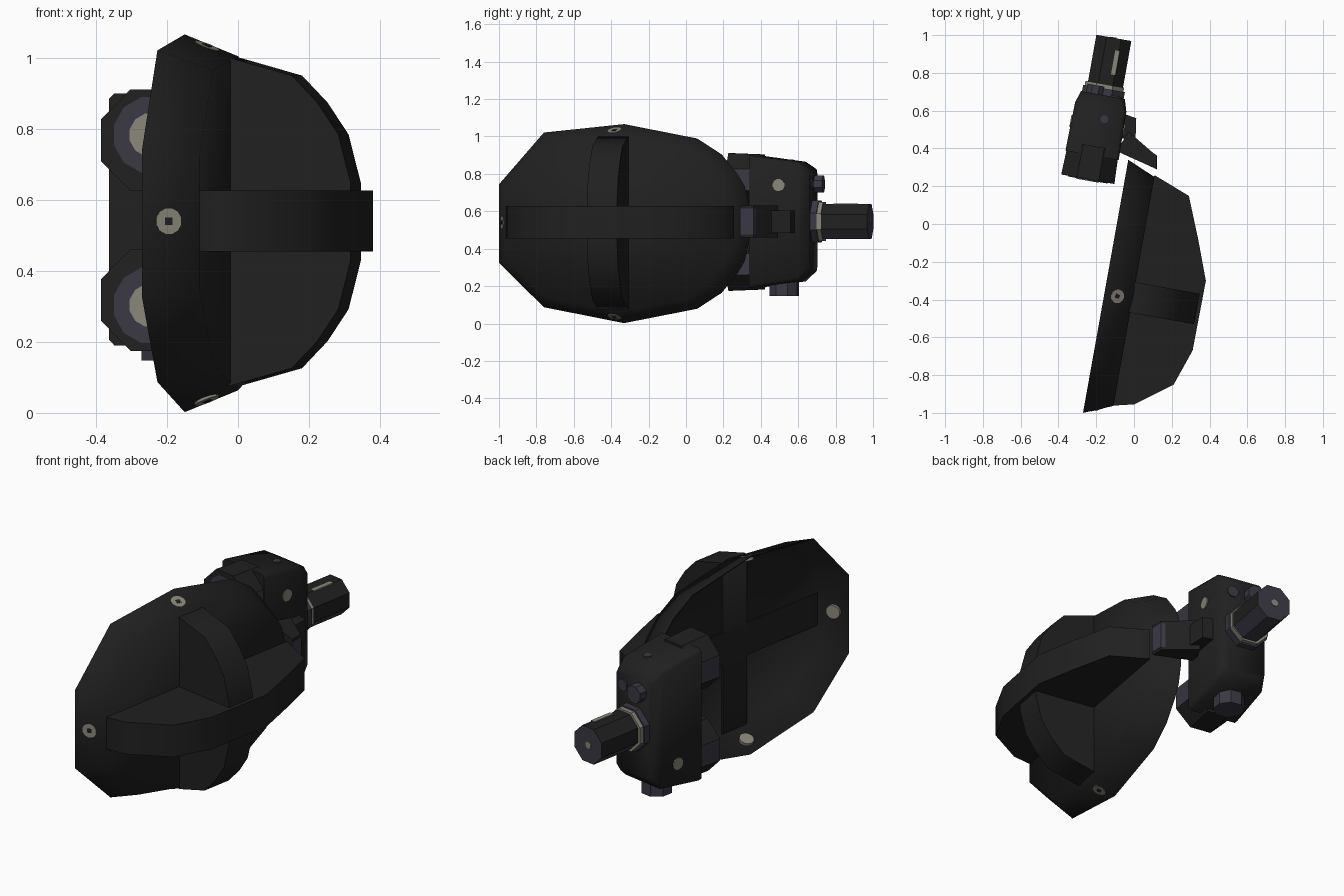
import bpy, bmesh, math
from mathutils import Matrix, Vector

if "Cube" in bpy.data.objects:
    bpy.data.objects.remove(bpy.data.objects["Cube"])

# Everything is built in a local frame: u = outwards from shield, v = along it, z = up
FRAME = Matrix.Translation((-0.27, -1.0, 0)) @ Matrix.Rotation(math.radians(-10.15), 4, 'Z')
ZC = 0.534


def mat(name, col):
    m = bpy.data.materials.new(name)
    m.diffuse_color = (*col, 1)
    m.use_nodes = True
    m.node_tree.nodes["Principled BSDF"].inputs["Base Color"].default_value = m.diffuse_color
    return m


BLACK = mat("soft black", (0.0145, 0.0145, 0.0145))
PURPLE = mat("dark purple grey", (0.042, 0.040, 0.058))
TAN = mat("worn tan metal", (0.25, 0.24, 0.19))


def finish(name, bm, mats, frame=FRAME, rule=None):
    bmesh.ops.recalc_face_normals(bm, faces=bm.faces)
    if rule:
        for f in bm.faces:
            f.material_index = rule(f)
    me = bpy.data.meshes.new(name)
    bm.to_mesh(me)
    bm.free()
    for m in mats:
        me.materials.append(m)
    ob = bpy.data.objects.new(name, me)
    bpy.context.collection.objects.link(ob)
    ob.matrix_world = frame
    return ob


def loft(name, loops, mats, frame=FRAME, rule=None):
    """Skin a list of equal-length point loops and cap both ends."""
    bm = bmesh.new()
    rings = [[bm.verts.new(p) for p in lp] for lp in loops]
    n = len(rings[0])
    for a, b in zip(rings, rings[1:]):
        for i in range(n):
            j = (i + 1) % n
            bm.faces.new((a[i], a[j], b[j], b[i]))
    bm.faces.new(rings[0])
    bm.faces.new(rings[-1])
    return finish(name, bm, mats, frame, rule)


def cyl(name, axis, centre, r, depth, m, sides=8, r2=None, rule=None):
    """Flat-sided cylinder from centre, running depth along the axis."""
    k = 1 / math.cos(math.pi / sides)
    d = Vector(axis)
    rot = d.to_track_quat('Z', 'Y').to_matrix().to_4x4()
    bm = bmesh.new()
    M = (Matrix.Translation(Vector(centre) + d * depth / 2) @ rot
         @ Matrix.Rotation(math.pi / sides, 4, 'Z'))
    bmesh.ops.create_cone(bm, cap_ends=True, segments=sides, radius1=r * k,
                          radius2=(r2 or r) * k, depth=depth, matrix=M)
    return finish(name, bm, m if isinstance(m, list) else [m], rule=rule)


# Shield: thin faceted dish, open at the back and tapering towards its front
half = [(0, .21), (.244, .487), (.68, .532), (1.077, .455), (1.21, .37),
        (1.30, .26), (1.335, .20), (1.361, .09)]
low = [(v, -(.447 if v == .244 else h)) for v, h in reversed(half)]
outline = half + low


def rim(u, sv, sz):
    return [(u, .68 + (v - .68) * sv, ZC + h * sz) for v, h in outline]


loft("shield_dish", [rim(.146, .895, .875), rim(0, .99, .99), rim(0, 1, 1),
                     rim(.152, .905, .885)], [BLACK])

# Two crossed curved fins, just showing through the inside of the dish
ZF = ZC + .007
long_fin = [(.138, .085), (.15, .066), (.258, .092), (.446, .232), (.513, .427),
            (.517, .803), (.438, 1.013), (.349, 1.23), (.152, 1.305), (.138, 1.28)]
loft("long_fin", [[(u, v, ZF + s) for u, v in long_fin] for s in (-.086, .086)], [BLACK])
arc = [(.138, .455), (.15, .462), (.327, .412), (.40, .336), (.46, .246), (.495, .11)]
cross = arc + [(u, -h) for u, h in reversed(arc)]
loft("cross_fin", [[(u, v, ZC + .004 + h) for u, h in cross] for v in (.566, .73)], [BLACK])

# Rim screws through the dish wall: front, top and bottom, with dark holes
t = math.atan2(.065, .152)
spots = [((.07, .031, ZC + .006), (math.sin(t), -math.cos(t), 0))]
spots += [((.07, .64, ZC + s * .498), (math.sin(t) * .94, -.10, s * math.cos(t)))
          for s in (1, -1)]
for i, (p, d) in enumerate(spots):
    d = Vector(d).normalized()
    cyl(f"rim_screw_{i}", d, Vector(p) - d * .022, .036, .025, TAN, 12)
    cyl(f"rim_screw_hole_{i}", d, Vector(p) - d * .01, .011, .015, BLACK, 4)

# Camera housing: stacked sections along v, chamfered at the rear
UC = -.193


def section(v, hu, lo, hi, c):
    a = [(hu, lo + c), (hu, hi - c), (hu - c, hi), (c - hu, hi),
         (-hu, hi - c), (-hu, lo + c), (c - hu, lo), (hu - c, lo)]
    return [(UC + u, v, z) for u, z in a]


loft("housing", [section(1.35, .143, .19, .90, .015), section(1.61, .138, .225, .865, .02),
                 section(1.675, .118, .28, .825, .03)], [BLACK])

# Twin front tubes with purple flanks, purple rims and tan lenses
for zt, zl, side in ((.768, .783, "upper"), (.318, .303, "lower")):
    cyl(side + "_tube", (0, -1, 0), (UC, 1.40, zt), .136, .178, [BLACK, PURPLE], r2=.143,
        rule=lambda f: 1 if abs(f.normal.x) > .9 else 0)
    cyl(side + "_tube_rim", (0, -1, 0), (UC, 1.23, zl), .106, .012, PURPLE, 12)
    cyl(side + "_lens", (0, -1, 0), (UC, 1.225, zl), .06, .011, TAN, 12)

# Eyepiece with purple underside, collar and tan ring
ZE = .545
cyl("collar", (0, 1, 0), (UC, 1.655, ZE), .112, .055, PURPLE)
cyl("collar_ring", (0, 1, 0), (UC, 1.709, ZE), .104, .024, TAN)
cyl("eyepiece", (0, 1, 0), (UC + .004, 1.70, ZE), .094, .283, [BLACK, PURPLE],
    rule=lambda f: 1 if f.normal.z < -.3 or f.normal.y > .5 else 0)
cyl("eyepiece_dot", (0, 1, 0), (UC, 1.98, ZE), .018, .006, TAN)
strip = [(-.170, 1.79), (-.146, 1.79), (-.146, 1.92), (-.170, 1.92)]
loft("eyepiece_strip", [[(u, v, z) for u, v in strip] for z in (ZE + .09, ZE + .097)], [TAN])

# Knobs and screws on the housing
cyl("rear_knob", (0, 1, 0), (UC - .045, 1.62, .745), .045, .10, PURPLE)
cyl("rear_button", (0, 1, 0), (UC + .07, 1.66, .745), .03, .022, PURPLE)
cyl("bottom_knob", (0, 0, -1), (UC, 1.515, .26), .074, .112, PURPLE)
cyl("top_stud", (0, 0, 1), (UC + .03, 1.55, .86), .02, .018, PURPLE)
cyl("side_screw_right", (1, 0, 0), (UC + .125, 1.51, .74), .032, .02, TAN, 12)
cyl("side_screw_left", (-1, 0, 0), (UC - .125, 1.51, .335), .032, .02, TAN, 12)

# Mounting arm between housing and shield (world coordinates)
I = Matrix.Identity(4)


def slab(name, pts, lo, hi, m):
    loft(name, [[(x, y, z) for x, y in pts] for z in (lo, hi)], [m], I)


slab("mount_arm", [(-.09, .385), (-.03, .49), (.12, .36), (.12, .29)], .46, .63, BLACK)
slab("mount_arm_cap", [(.088, .31), (.09, .383), (.123, .362), (.123, .288)], .475, .615, PURPLE)
slab("mount_block", [(-.10, .46), (-.10, .60), (.012, .56), (.008, .44)], .485, .605, BLACK)

# Soft shading on the big black shapes, crisp facets on the small fittings
soft = ("shield_dish", "long_fin", "cross_fin", "housing")
for group, angle in ((True, 72), (False, 30)):
    for ob in bpy.context.scene.objects:
        ob.select_set((ob.name in soft) == group)
        if ob.select_get():
            bpy.context.view_layer.objects.active = ob
    bpy.ops.object.shade_smooth_by_angle(angle=math.radians(angle))
